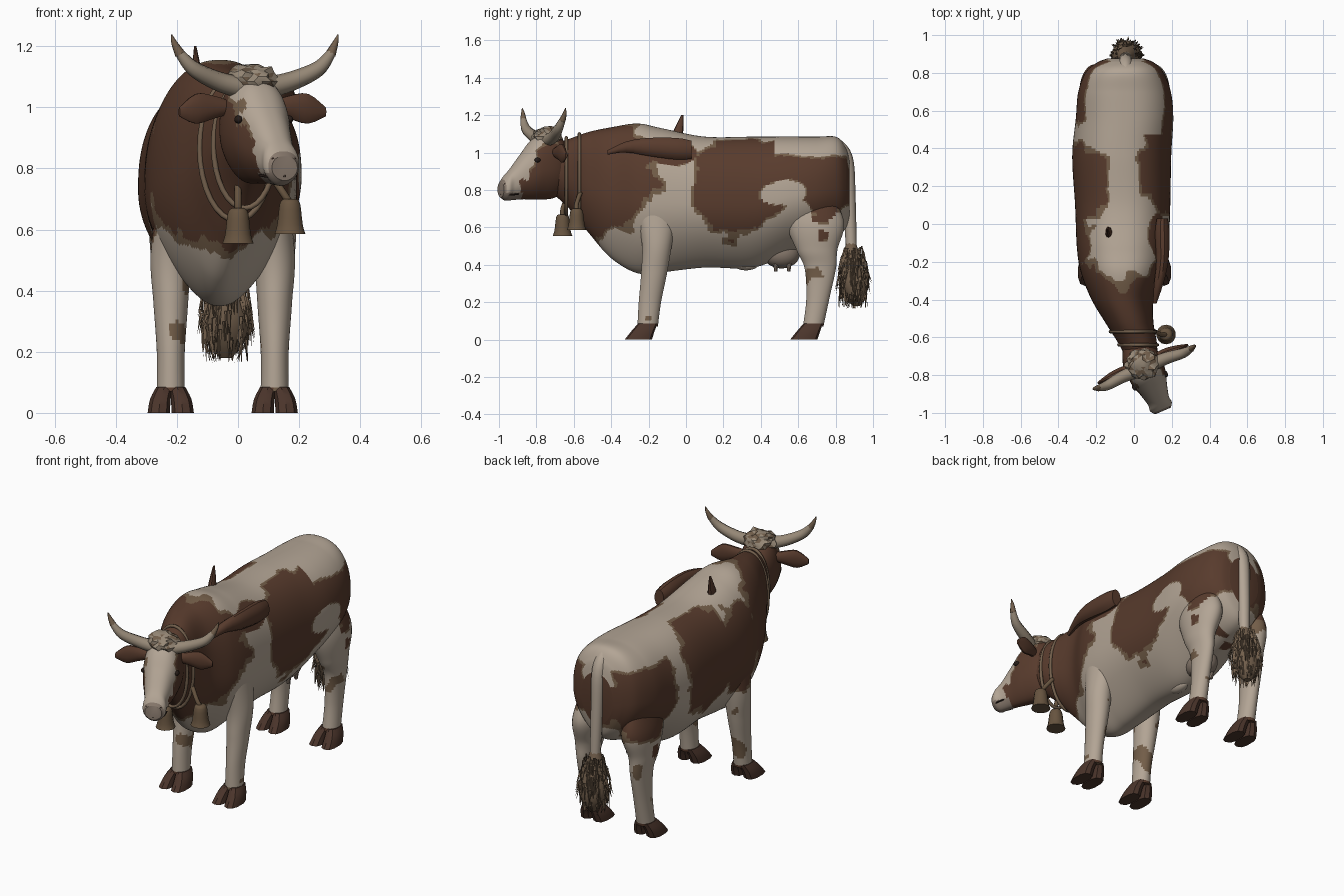
import bpy, bmesh, math, random
from mathutils import Matrix, Vector, noise

random.seed(4)
if "Cube" in bpy.data.objects:
    bpy.data.objects.remove(bpy.data.objects["Cube"])


def material(name, *rgb):
    m = bpy.data.materials.new(name)
    m.use_nodes = True
    m.diffuse_color = (*rgb, 1)
    m.node_tree.nodes["Principled BSDF"].inputs["Base Color"].default_value = (*rgb, 1)
    return m


CREAM = material("cream_hide", 0.45, 0.375, 0.30)
BROWN = material("brown_hide", 0.098, 0.044, 0.026)
TAN = material("tan_patch_edge", 0.17, 0.11, 0.065)
HOOF = material("dark_hoof", 0.07, 0.035, 0.024)
HORN = material("pale_horn", 0.31, 0.25, 0.185)
HAIR = material("tail_hair", 0.17, 0.115, 0.072)
MUZZLE = material("grey_muzzle", 0.25, 0.195, 0.155)
BRONZE = material("aged_bronze", 0.135, 0.088, 0.05)
BLACK = material("dark_eye", 0.02, 0.012, 0.009)
HIDE = [CREAM, TAN, BROWN]
HEAD = Matrix.Translation((0.055, -0.76, 0)) @ Matrix.Rotation(math.radians(23), 4, "Z")


def finish(name, bm, mats, matrix=Matrix(), angle=35):
    bmesh.ops.recalc_face_normals(bm, faces=bm.faces)
    mesh = bpy.data.meshes.new(name)
    bm.to_mesh(mesh)
    bm.free()
    ob = bpy.data.objects.new(name, mesh)
    bpy.context.collection.objects.link(ob)
    ob.matrix_world = matrix
    for m in mats:
        mesh.materials.append(m)
    bpy.ops.object.select_all(action="DESELECT")
    ob.select_set(True)
    bpy.context.view_layer.objects.active = ob
    bpy.ops.object.shade_smooth_by_angle(angle=math.radians(angle))


def spline(rows, steps):
    """Smooth interpolation through the control rows."""
    out = []
    for i in range(len(rows) - 1):
        a, b, c, d = (rows[max(0, min(len(rows) - 1, i + k))] for k in (-1, 0, 1, 2))
        for s in range(steps):
            t = s / steps
            out.append([q + 0.5 * t * (r - p + t * (2 * p - 5 * q + 4 * r - w + t * (3 * (q - r) + w - p)))
                        for p, q, r, w in zip(a, b, c, d)])
    return out + [list(rows[-1])]


def loft(name, rows, mats, axis="z", sides=16, steps=3, power=2.0, taper=0.0, rule=None, matrix=Matrix()):
    """Rows: position along the axis, two centre values, two radii."""
    bm = bmesh.new()
    rings = []
    for pos, u, v, ru, rv in spline(rows, steps):
        ring = []
        for k in range(sides):
            t = 2 * math.pi * (k + 0.5) / sides
            c, s = math.cos(t), math.sin(t)
            c = math.copysign(abs(c) ** (2 / power), c)
            s = math.copysign(abs(s) ** (2 / power), s)
            a, b = u + ru * c * (1 - taper * max(0, -s) ** 2), v + rv * s
            ring.append(bm.verts.new({"x": (pos, a, b), "y": (a, pos, b), "z": (a, b, pos)}[axis]))
        rings.append(ring)
    for r, q in zip(rings, rings[1:]):
        for k in range(sides):
            j = (k + 1) % sides
            bm.faces.new((r[k], r[j], q[j], q[k]))
    bm.faces.new(rings[0])
    bm.faces.new(rings[-1])
    if rule:
        for f in bm.faces:
            f.material_index = rule(f.calc_center_median())
    finish(name, bm, mats, matrix)


def tube(name, pts, radii, mat, matrix=Matrix(), cyclic=False):
    cu = bpy.data.curves.new(name, "CURVE")
    cu.dimensions = "3D"
    cu.bevel_depth = 1
    cu.bevel_resolution = 2
    cu.use_fill_caps = True
    sp = cu.splines.new("POLY")
    rows = [(*p, r) for p, r in zip(pts, radii)]
    rows = rows if cyclic else spline(rows, 5)
    sp.points.add(len(rows) - 1)
    for p, (x, y, z, r) in zip(sp.points, rows):
        p.co, p.radius = (x, y, z, 1), r
    sp.use_cyclic_u = cyclic
    cu.materials.append(mat)
    ob = bpy.data.objects.new(name, cu)
    bpy.context.collection.objects.link(ob)
    ob.matrix_world = matrix


def blob(name, loc, size, mats, matrix=Matrix(), rough=0.0):
    bm = bmesh.new()
    bmesh.ops.create_icosphere(bm, subdivisions=3, radius=1)
    for v in bm.verts:
        v.co *= 1 + rough * noise.noise(v.co * 5)
    for f in bm.faces:
        f.material_index = len(mats) > 1 and noise.noise(f.calc_center_median() * 4) > 0.12
    for v in bm.verts:
        v.co = Vector(loc) + v.co * Vector(size)
    finish(name, bm, mats, matrix)


# Hide pattern: brown patches as (y, z, y radius, z radius, side), then cream gaps cut into them
PATCHES = [(-0.5, 0.88, 0.36, 0.36, 0), (0.27, 0.82, 0.25, 0.29, 1), (0.74, 0.86, 0.2, 0.17, 1),
           (0.5, 0.95, 0.2, 0.12, 1), (0.72, 0.72, 0.09, 0.1, 1), (-0.08, 1.0, 0.14, 0.07, 1),
           (0.22, 0.84, 0.23, 0.29, -1), (0.72, 0.82, 0.22, 0.25, -1), (-0.1, 0.8, 0.17, 0.26, -1),
           (0.73, 0.555, 0.03, 0.035, 1), (0.68, 0.5, 0.03, 0.04, -1)]
GAPS = [(0.52, 0.78, 0.12, 0.07, 1), (0.6, 0.65, 0.08, 0.1, 1)]


def coverage(areas, p, side):
    return max(1 - math.hypot((p.y - y) / a, (p.z - z) / b) for y, z, a, b, s in areas if s in (0, side))


def hide(p):
    side = 1 if p.x > -0.05 else -1
    n = noise.noise(p * 9) * 0.2 + noise.noise(p * 22) * 0.07
    off = abs(p.x + 0.05)
    f = coverage(PATCHES, p, side) + n
    if side > 0:
        f = min(f, n - coverage(GAPS, p, side))
    if p.y > -0.18 and p.z > 0.9:
        f = min(f, (off - 0.08) * 5 + n)
    if p.y > 0.47 and p.z > 0.9:
        f = min(f, (0.985 - p.z) * 6 + n * 0.5)
    return 2 if f > 0.07 else 1 if f > 0 else 0


# Trunk and neck
loft("body", [(0.875, -0.045, 0.805, 0.1, 0.15), (0.855, -0.045, 0.81, 0.15, 0.215),
              (0.805, -0.05, 0.818, 0.205, 0.265), (0.7, -0.05, 0.8, 0.245, 0.285),
              (0.56, -0.05, 0.775, 0.258, 0.31), (0.36, -0.065, 0.735, 0.262, 0.35),
              (0.1, -0.06, 0.735, 0.252, 0.35), (-0.13, -0.06, 0.745, 0.242, 0.385),
              (-0.26, -0.06, 0.755, 0.22, 0.4), (-0.4, -0.06, 0.785, 0.165, 0.35),
              (-0.52, -0.025, 0.84, 0.128, 0.27), (-0.62, 0.015, 0.885, 0.105, 0.19),
              (-0.7, 0.04, 0.91, 0.085, 0.14)],
     HIDE, axis="y", sides=180, steps=17, power=2.3, taper=0.4, rule=hide)


def leg_rule(p):
    return hide(p) if p.z > 0.45 else 1 if noise.noise(p * 10) > 0.36 else 2 if p.z < 0.085 else 0


# Legs with cloven hooves
LEGS = {"front": [(0.75, -0.16, 0.055, 0.12), (0.52, -0.155, 0.066, 0.082), (0.36, -0.17, 0.057, 0.07),
                  (0.2, -0.193, 0.046, 0.06), (0.07, -0.205, 0.046, 0.055)],
        "hind": [(0.82, 0.66, 0.03, 0.1), (0.63, 0.69, 0.082, 0.155), (0.48, 0.7, 0.062, 0.11),
                 (0.38, 0.718, 0.047, 0.084), (0.22, 0.705, 0.043, 0.062), (0.07, 0.68, 0.046, 0.055)]}
for end, rows in LEGS.items():
    for side, sx in (("left", 1), ("right", -1)):
        x = -0.05 + 0.17 * sx
        loft(f"{end}_{side}_leg", [(z, x - 0.015 * sx * (z > 0.6), y, rx, ry) for z, y, rx, ry in rows],
             HIDE, sides=32, steps=12, rule=leg_rule)
        y = rows[-1][1]
        for claw, cx in (("outer", 0.034 * sx), ("inner", -0.034 * sx)):
            loft(f"{end}_{side}_{claw}_hoof", [(0.085, x + cx * 0.6, y, 0.028, 0.052),
                 (0.045, x + cx, y - 0.025, 0.035, 0.062), (0, x + cx * 1.15, y - 0.05, 0.038, 0.073)],
                 [HOOF], sides=10, power=2.6)

# Udder and teats
blob("udder", (-0.05, 0.51, 0.46), (0.08, 0.1, 0.08), [MUZZLE])
blob("belly_fold", (-0.05, 0.32, 0.405), (0.035, 0.07, 0.035), [CREAM])
for tx in (-0.085, -0.015):
    for ty in (0.48, 0.55):
        loft("teat", [(0.42, tx, ty, 0.018, 0.018), (0.365, tx, ty, 0.009, 0.009)], [MUZZLE], sides=8)

# Tail, tuft and loose strands
tube("tail", [(-0.045, 0.79, 1.06), (-0.045, 0.852, 0.97), (-0.045, 0.872, 0.75), (-0.04, 0.885, 0.46)],
     [0.03, 0.04, 0.035, 0.028], CREAM)
loft("tail_tuft", [(0.52, -0.04, 0.882, 0.025, 0.025), (0.43, -0.04, 0.887, 0.052, 0.05),
                   (0.31, -0.04, 0.897, 0.078, 0.074), (0.23, -0.04, 0.907, 0.06, 0.055),
                   (0.18, -0.04, 0.91, 0.02, 0.02)], [HAIR], sides=14)
bm = bmesh.new()
for i in range(240):
    a, top = random.uniform(0, 2 * math.pi), random.uniform(0.22, 0.5)
    d = Vector((math.cos(a), math.sin(a), 0))
    spread = 0.03 + 0.048 * math.sin((0.53 - top) / 0.4 * math.pi)
    root = Vector((-0.04, 0.895, top)) + d * spread
    flare = random.uniform(0, 0.025) if top > 0.32 else random.uniform(-0.035, 0.01)
    tip = root + d * flare - Vector((0, 0, min(top - 0.165, random.uniform(0.05, 0.11))))
    w = d.cross(Vector((0, 0, 1))) * 0.007
    v = [bm.verts.new(p) for p in (root + w, root - w, root + d * 0.007, tip)]
    for t in ((0, 1, 3), (1, 2, 3), (2, 0, 3)):
        bm.faces.new([v[k] for k in t])
finish("tail_strands", bm, [HAIR])


# Head: pale blaze and jaw tip, dark cheeks, grey nose and chin
def head_rule(p):
    n = noise.noise(p * 14) * 0.025
    if p.y < -0.24 or (p.y < -0.14 and p.z < 0.785):
        return 3
    blaze = 0.072 + n
    if p.y < -0.165 + n or (abs(p.x) < blaze and p.z > 0.85 and p.y < 0.03):
        return 0
    return 1 if abs(p.x) < blaze + 0.008 and p.z > 0.9 and p.y < 0.05 else 2


loft("head", [(0.13, 0, 0.92, 0.07, 0.12), (0.05, 0, 0.93, 0.1, 0.175), (-0.05, 0, 0.915, 0.098, 0.165),
              (-0.13, 0, 0.87, 0.075, 0.12), (-0.19, 0, 0.83, 0.06, 0.085),
              (-0.225, 0, 0.81, 0.062, 0.066), (-0.25, 0, 0.8, 0.045, 0.04)],
     HIDE + [MUZZLE], axis="y", sides=72, steps=12, power=2.4, taper=0.3, rule=head_rule, matrix=HEAD)
blob("forelock", (0, 0.02, 1.085), (0.085, 0.08, 0.055), [HORN, HAIR], HEAD, 0.35)

for side, sx in (("left", 1), ("right", -1)):
    M = HEAD @ Matrix.Scale(sx, 4, (1, 0, 0))
    loft(f"{side}_ear", [(0.07, 0.03, 1.0, 0.02, 0.02), (0.14, 0.03, 1.0, 0.022, 0.04),
                         (0.2, 0.025, 0.995, 0.018, 0.05), (0.26, 0.02, 0.985, 0.006, 0.015)],
         [BROWN], axis="x", sides=12, matrix=M)
    tube(f"{side}_horn", [(0.05, 0, 1.065), (0.13, 0, 1.085), (0.22, -0.01, 1.125), (0.268, -0.005, 1.175)],
         [0.036, 0.032, 0.026, 0.017], HORN, M)
    tube(f"{side}_horn_tip", [(0.267, -0.005, 1.173), (0.286, 0, 1.21), (0.296, 0, 1.238)],
         [0.0175, 0.01, 0.002], HAIR, M)
    blob(f"{side}_eye", (0.09, -0.075, 0.96), (0.012, 0.018, 0.013), [BLACK], M)
    blob(f"{side}_nostril", (0.034, -0.238, 0.83), (0.012, 0.01, 0.009), [BLACK], M)
    tube(f"{side}_mouth", [(0.0, -0.248, 0.775), (0.045, -0.226, 0.773), (0.055, -0.17, 0.778)],
         [0.004] * 3, BLACK, M)

# Neck collars with bells
for name, y, cx, hw, lo, hi in (("front_collar", -0.64, 0.022, 0.102, 0.67, 1.08),
                                ("rear_collar", -0.57, -0.005, 0.12, 0.63, 1.1)):
    ring = [2 * math.pi * k / 32 for k in range(32)]
    tube(name, [(cx + hw * math.cos(t), y, (lo + hi) / 2 + (hi - lo) / 2 * math.sin(t)) for t in ring],
         [0.009] * 32, HAIR, cyclic=True)
for name, x, y, z in (("front_bell", 0.0, -0.66, 0.555), ("side_bell", 0.17, -0.585, 0.585)):
    loft(name, [(z + 0.115, x, y, 0.02, 0.02), (z + 0.1, x, y, 0.034, 0.034),
                (z + 0.03, x, y, 0.043, 0.043), (z, x, y, 0.052, 0.052)], [BRONZE], sides=14)
    tube(name + "_strap", [(x, y, z + 0.1), (x * 0.85, y, z + 0.14), (x * 0.6, y + 0.02, z + 0.2)],
         [0.012] * 3, BRONZE)

# Rolled hide and upright flap lying on the shoulders
loft("shoulder_roll", [(0.03, 0.15, 1.015, 0.03, 0.05), (-0.05, 0.15, 1.02, 0.04, 0.06),
                       (-0.2, 0.15, 1.03, 0.033, 0.05), (-0.32, 0.13, 1.03, 0.025, 0.03),
                       (-0.42, 0.11, 1.0, 0.01, 0.012)], [BROWN], axis="y", sides=12)
loft("shoulder_flap", [(1.05, -0.13, -0.06, 0.02, 0.035), (1.12, -0.135, -0.04, 0.016, 0.026),
                       (1.2, -0.14, -0.02, 0.004, 0.006)], [BROWN], sides=10)
